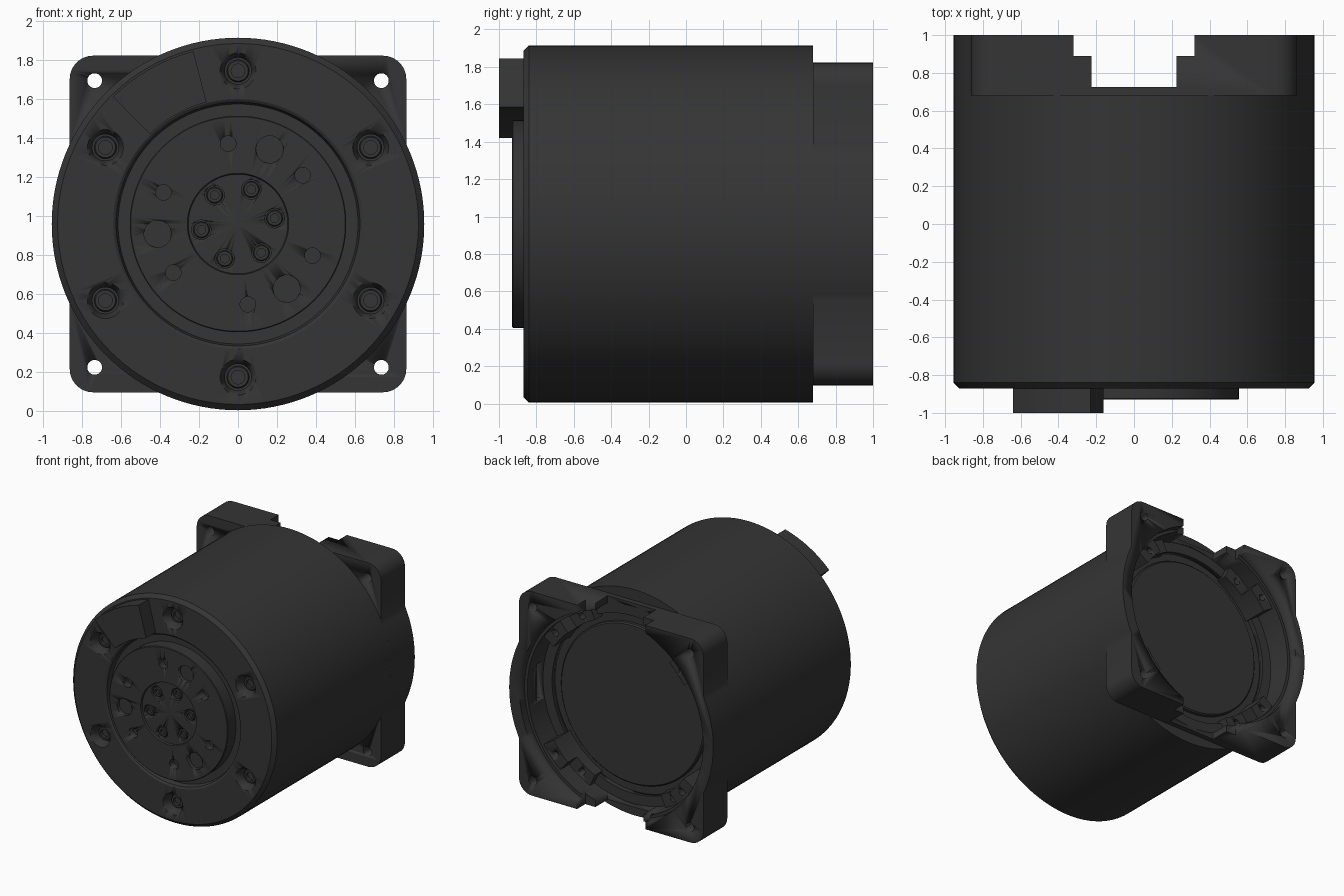
import bpy, bmesh
from math import cos, sin, radians, pi, asin

if "Cube" in bpy.data.objects:
    bpy.data.objects.remove(bpy.data.objects["Cube"])

CZ = 0.96  # height of the main axis, which runs along y
mat = bpy.data.materials.new("dark_metal")
mat.diffuse_color = (0.035, 0.035, 0.035, 1)
mat.use_nodes = True
mat.node_tree.nodes["Principled BSDF"].inputs["Base Color"].default_value = mat.diffuse_color


def polar(r, deg):
    return r * cos(radians(deg)), r * sin(radians(deg))


def lathe(bm, profile, x=0, z=0, n=96):
    """Revolve closed (radius, y) profile about a y axis at (x, CZ + z)."""
    rings = []
    for r, y in profile:
        if r == 0:
            rings.append([bm.verts.new((x, y, CZ + z))] * n)
        else:
            rings.append([bm.verts.new((x + r * cos(2 * pi * i / n), y, CZ + z + r * sin(2 * pi * i / n)))
                          for i in range(n)])
    for a, b in zip(rings, rings[1:]):
        for i in range(n):
            j = (i + 1) % n
            vs = list(dict.fromkeys((a[i], a[j], b[j], b[i])))
            if len(vs) > 2:
                bm.faces.new(vs)


def rod(bm, r, y0, y1, x=0, z=0, n=24):
    lathe(bm, [(0, y0), (r, y0), (r, y1), (0, y1)], x, z, n)


def prism(bm, pts, y0, y1):
    """Extrude an (x, z) outline from y0 to y1."""
    a = [bm.verts.new((x, y0, CZ + z)) for x, z in pts]
    b = [bm.verts.new((x, y1, CZ + z)) for x, z in pts]
    bm.faces.new(a)
    bm.faces.new(b[::-1])
    for i in range(len(pts)):
        j = (i + 1) % len(pts)
        bm.faces.new((a[i], a[j], b[j], b[i]))


def box(bm, x0, x1, y0, y1, z0, z1):
    prism(bm, [(x0, z0), (x1, z0), (x1, z1), (x0, z1)], y0, y1)


def sector(bm, r0, r1, a0, a1, y0, y1, n=12):
    angs = [a0 + (a1 - a0) * i / n for i in range(n + 1)]
    prism(bm, [polar(r1, a) for a in angs] + [polar(r0, a) for a in reversed(angs)], y0, y1)


def finish(name, bm):
    bmesh.ops.recalc_face_normals(bm, faces=bm.faces)
    me = bpy.data.meshes.new(name)
    bm.to_mesh(me)
    bm.free()
    ob = bpy.data.objects.new(name, me)
    bpy.context.collection.objects.link(ob)
    me.materials.append(mat)
    bpy.ops.object.select_all(action='DESELECT')
    bpy.context.view_layer.objects.active = ob
    ob.select_set(True)
    bpy.ops.object.shade_smooth_by_angle(angle=radians(30))
    return ob


def cut(ob, bm):
    cutter = finish("cutter", bm)
    cutter.hide_render = True
    bpy.context.view_layer.objects.active = ob
    mod = ob.modifiers.new("cut", 'BOOLEAN')
    mod.operation, mod.solver, mod.object = 'DIFFERENCE', 'EXACT', cutter
    bpy.ops.object.modifier_apply(modifier=mod.name)
    bpy.data.objects.remove(cutter)


# Motor housing with front chamfer, ring groove and six screw pockets
bm = bmesh.new()
lathe(bm, [(0, -.82), (.615, -.82), (.625, -.86), (.64, -.87), (.925, -.87),
           (.955, -.84), (.955, .68), (0, .68)], n=128)
housing = finish("housing", bm)
bm = bmesh.new()
for k in range(6):
    x, z = polar(.785, 30 + 60 * k)
    lathe(bm, [(0, -.88), (.097, -.88), (.068, -.82), (.068, -.78), (0, -.78)], x, z, 32)
cut(housing, bm)

# Screws in the housing pockets
bm = bmesh.new()
for k in range(6):
    x, z = polar(.785, 30 + 60 * k)
    lathe(bm, [(0, -.775), (.058, -.775), (.058, -.805), (.052, -.815), (.035, -.815), (.035, -.79), (0, -.79)], x, z, 24)
finish("housing_screws", bm)

# Output hub with centre recess, pin holes and threaded holes
bm = bmesh.new()
lathe(bm, [(0, -.81), (.555, -.81), (.555, -.925), (.55, -.93), (.26, -.93), (.255, -.915), (0, -.915)])
hub = finish("output_hub", bm)
bm = bmesh.new()
for k in range(6):
    rod(bm, .04, -.95, -.87, *polar(.415, 37 + 60 * k))
    rod(bm, .05, -.95, -.885, *polar(.19, 9 + 60 * k))
for k in range(3):
    rod(bm, .07, -.95, -.90, *polar(.415, 67 + 120 * k), n=32)
cut(hub, bm)

# Small screws in the hub centre
bm = bmesh.new()
for k in range(6):
    x, z = polar(.19, 9 + 60 * k)
    lathe(bm, [(0, -.88), (.042, -.88), (.042, -.905), (.037, -.912), (.022, -.912), (.022, -.89), (0, -.89)], x, z, 20)
finish("hub_screws", bm)

# Raised stop block on the front face
bm = bmesh.new()
sector(bm, .645, .915, 104.5, 134.5, -1, -.86)
corners = [e for e in bm.edges if abs(e.verts[0].co.y - e.verts[1].co.y) > .1
           and e.calc_face_angle(0) > 1]
bmesh.ops.bevel(bm, geom=corners, offset=.035, segments=5, affect='EDGES', profile=.5)
finish("stop_block", bm)

# Rear flange: round sides joined with a square that has rounded corners
outline = []
H, R = .863, .12
lim = asin((.955 ** 2 - H ** 2) ** .5 / .955)
for side in (0, 180):
    for i in range(25):
        a = -lim + 2 * lim * i / 24 + radians(side)
        outline.append((.955 * cos(a), .955 * sin(a)))
    for q in (0, 90):
        cx, cz = [(H - R) * (1 if v > 0 else -1) for v in polar(1, side + q + 45)]
        for i in range(9):
            dx, dz = polar(R, side + q + 90 * i / 8)
            outline.append((cx + dx, cz + dz))
bm = bmesh.new()
prism(bm, outline, .68, 1.0)
flange = finish("rear_flange", bm)

# Stepped bore in the flange
bm = bmesh.new()
lathe(bm, [(0, .6), (.75, .6), (.75, .72), (.835, .72), (.835, .93), (.86, .93), (.86, 1.1), (0, 1.1)])
cut(flange, bm)

# Cable notches top and bottom
for x, y in ((.225, .725), (.32, .89)):
    bm = bmesh.new()
    box(bm, -x, x, y, 1.2, -1.2, 1.2)
    cut(flange, bm)

# Mounting holes and shallow side slot
bm = bmesh.new()
for sx in (-1, 1):
    for sz in (-1, 1):
        rod(bm, .038, .6, 1.1, sx * .735, sz * .735)
box(bm, .7, .875, .75, .82, -.16, .16)
cut(flange, bm)

# Screw bosses inside the bore, each with a tall and a low step
for s, (sx, sz) in enumerate(((1, 1), (-1, 1), (-1, -1), (1, -1))):
    mid = 45 + 90 * s
    low = 1 if sx * sz > 0 else -1
    for part, off, half, top in (("tall", -4 * low, 8, .90), ("low", 12 * low, 8, .78)):
        bm = bmesh.new()
        sector(bm, .725, .85, mid + off - half, mid + off + half, .67, top)
        boss = finish(f"boss_{part}_{s + 1}", bm)
        bm = bmesh.new()
        rod(bm, .028, top - .08, top + .1, *polar(.785, mid + off), n=16)
        cut(boss, bm)

# Rear cover disc
bm = bmesh.new()
lathe(bm, [(0, .66), (.675, .66), (.675, .705), (.665, .715), (0, .715)])
finish("rear_cover", bm)
